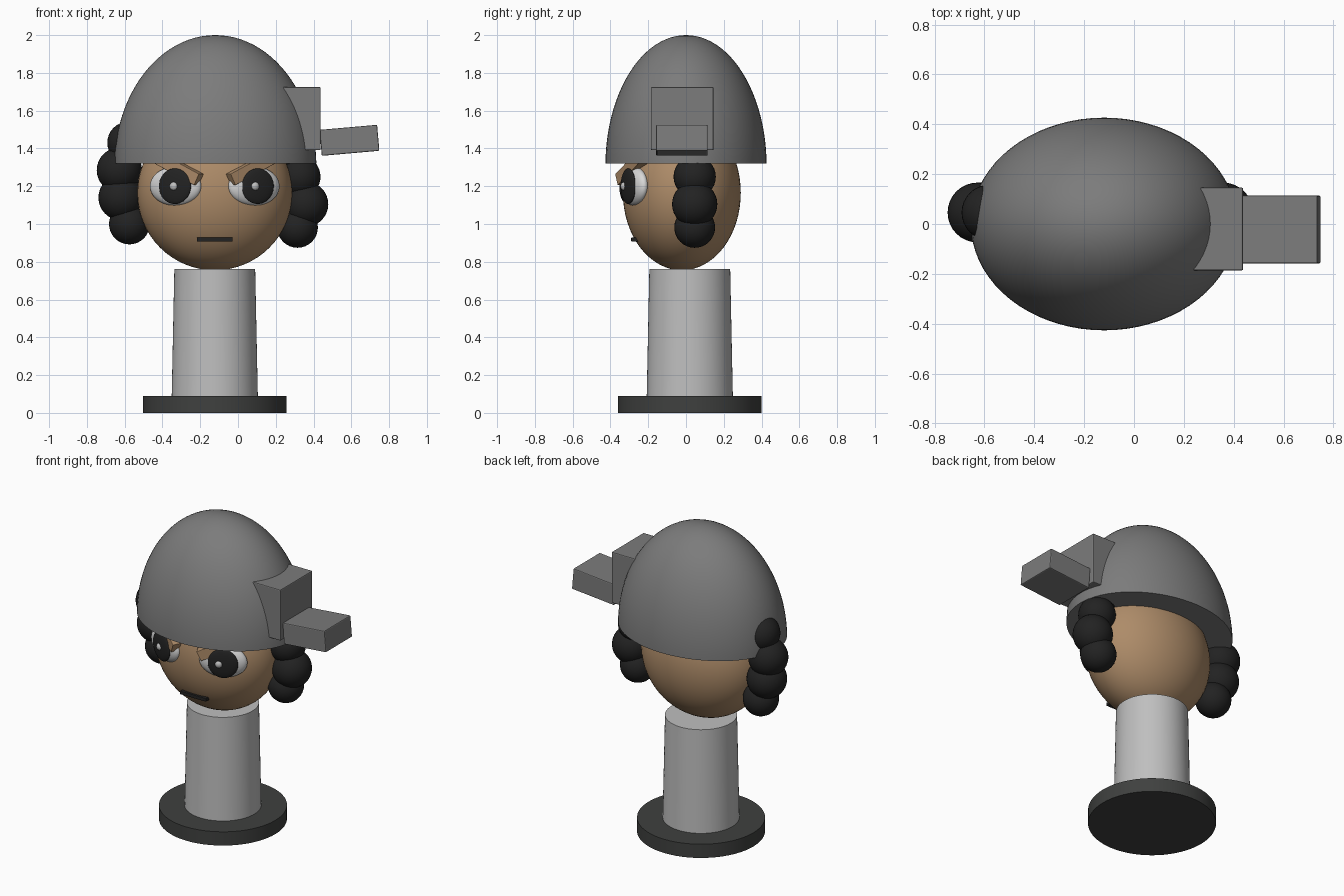
import bpy, bmesh, math
from mathutils import Vector, Matrix

if "Cube" in bpy.data.objects:
    bpy.data.objects.remove(bpy.data.objects["Cube"])


def material(name, rgb):
    m = bpy.data.materials.new(name)
    m.diffuse_color = (*rgb, 1)
    m.use_nodes = True
    m.node_tree.nodes["Principled BSDF"].inputs["Base Color"].default_value = m.diffuse_color
    return m


HELMET = material("helmet grey", (0.2, 0.2, 0.2))
SKIN = material("tan skin", (0.42, 0.26, 0.14))
BLACK = material("soft black", (0.016, 0.016, 0.016))
BASE = material("charcoal", (0.05, 0.052, 0.05))
NECK = material("light grey", (0.52, 0.52, 0.52))
WHITE = material("eye white", (0.68, 0.68, 0.68))

CX = -0.123  # centre line of the head


def finish(name, bm, mat, matrix=Matrix(), smooth=True):
    bmesh.ops.transform(bm, matrix=matrix, verts=bm.verts)
    bmesh.ops.recalc_face_normals(bm, faces=bm.faces)
    me = bpy.data.meshes.new(name)
    bm.to_mesh(me)
    bm.free()
    ob = bpy.data.objects.new(name, me)
    bpy.context.collection.objects.link(ob)
    me.materials.append(mat)
    if smooth:
        bpy.ops.object.select_all(action='DESELECT')
        ob.select_set(True)
        bpy.context.view_layer.objects.active = ob
        bpy.ops.object.shade_smooth_by_angle(angle=math.radians(35))
    return ob


def ellipsoid(name, loc, radii, mat, yaw=0, segs=48, rings=24):
    bm = bmesh.new()
    bmesh.ops.create_uvsphere(bm, u_segments=segs, v_segments=rings, radius=1)
    m = Matrix.Translation(loc) @ Matrix.Rotation(yaw, 4, 'Z') @ Matrix.Diagonal((*radii, 1))
    return finish(name, bm, mat, m)


def cylinder(name, r1, r2, z1, z2, mat):
    bm = bmesh.new()
    bmesh.ops.create_cone(bm, cap_ends=True, segments=64, radius1=r1, radius2=r2, depth=z2 - z1)
    return finish(name, bm, mat, Matrix.Translation((CX, 0.02, (z1 + z2) / 2)))


def box(name, loc, size, mat, rot=Matrix(), bevel=0.006):
    bm = bmesh.new()
    bmesh.ops.create_cube(bm, size=1)
    bmesh.ops.scale(bm, vec=size, verts=bm.verts)
    ob = finish(name, bm, mat, Matrix.Translation(loc) @ rot, smooth=False)
    if bevel:
        mod = ob.modifiers.new("soft edges", 'BEVEL')
        mod.width = bevel
        mod.segments = 2
    return ob


# Stand
cylinder("base", 0.38, 0.38, 0, 0.09, BASE)
cylinder("neck", 0.228, 0.214, 0.09, 0.762, NECK)

# Head
ellipsoid("head", (CX, -0.022, 1.165), (0.41, 0.312, 0.41), SKIN, segs=64, rings=32)

# Helmet: upper half of an ellipsoid with a closed underside
bm = bmesh.new()
bmesh.ops.create_uvsphere(bm, u_segments=72, v_segments=48, radius=1)
geom = bm.verts[:] + bm.edges[:] + bm.faces[:]
cut = bmesh.ops.bisect_plane(bm, geom=geom, plane_co=(0, 0, 0.02), plane_no=(0, 0, 1), clear_inner=True)
rim = [e for e in cut["geom_cut"] if isinstance(e, bmesh.types.BMEdge)]
bmesh.ops.contextual_create(bm, geom=rim)
finish("helmet", bm, HELMET,
       Matrix.Translation((-0.12, 0, 1.306)) @ Matrix.Diagonal((0.535, 0.427, 0.694, 1)))

# Helmet attachment: mount and tilted lamp
box("helmet_mount", (0.32, -0.02, 1.558), (0.236, 0.332, 0.334), HELMET)
box("helmet_lamp", (0.59, -0.022, 1.443), (0.306, 0.273, 0.138), HELMET,
    Matrix.Rotation(math.radians(-5), 4, 'Y'))

# Hair: chains of balls (x, z, radius)
HAIR = {
    "left": [(-0.58, 1.43, 0.112), (-0.628, 1.285, 0.12), (-0.618, 1.14, 0.121), (-0.575, 1.0, 0.108)],
    "right": [(0.28, 1.39, 0.1), (0.325, 1.25, 0.112), (0.358, 1.105, 0.12), (0.315, 0.982, 0.108)],
}
for side, balls in HAIR.items():
    for i, (x, z, r) in enumerate(balls):
        ellipsoid(f"hair_{side}_{i + 1}", (x, 0.046, z), (r, r, r), BLACK, segs=32, rings=16)

# Face, once per side
for side, s, pupil_shift, glint_shift in (("left", -1, -0.012, -0.014), ("right", 1, 0.006, -0.022)):
    yaw = s * math.radians(23)
    turn = Matrix.Rotation(yaw, 3, 'Z')
    eye = Vector((CX + s * 0.207, -0.272, 1.2))

    def on_eye(dx, out):
        return eye + turn @ Vector((dx, -out, 0))

    ellipsoid(f"eye_{side}", eye, (0.146, 0.052, 0.104), WHITE, yaw)
    dx = pupil_shift if s > 0 else -pupil_shift
    ellipsoid(f"pupil_{side}", on_eye(dx, 0.039), (0.092, 0.02, 0.094), BLACK, yaw)
    ellipsoid(f"glint_{side}", on_eye(dx + glint_shift * (s > 0), 0.056), (0.022, 0.016, 0.022),
              NECK, yaw, 20, 12)

    # Slanted brow running up and back under the helmet
    inner = Vector((CX + s * 0.084, -0.345, 1.235))
    outer = Vector((CX + s * 0.36, -0.2, 1.385))
    ax = (outer - inner).normalized()
    ay = Vector((0, 0, 1)).cross(ax).normalized()
    az = ax.cross(ay)
    rot = Matrix((ax, ay, az)).transposed().to_4x4()
    box(f"brow_{side}", (inner + outer) / 2, ((outer - inner).length, 0.055, 0.066), SKIN, rot, 0.003)

# Mouth
box("mouth", (CX, -0.265, 0.918), (0.188, 0.05, 0.022), BLACK, bevel=0.003)
